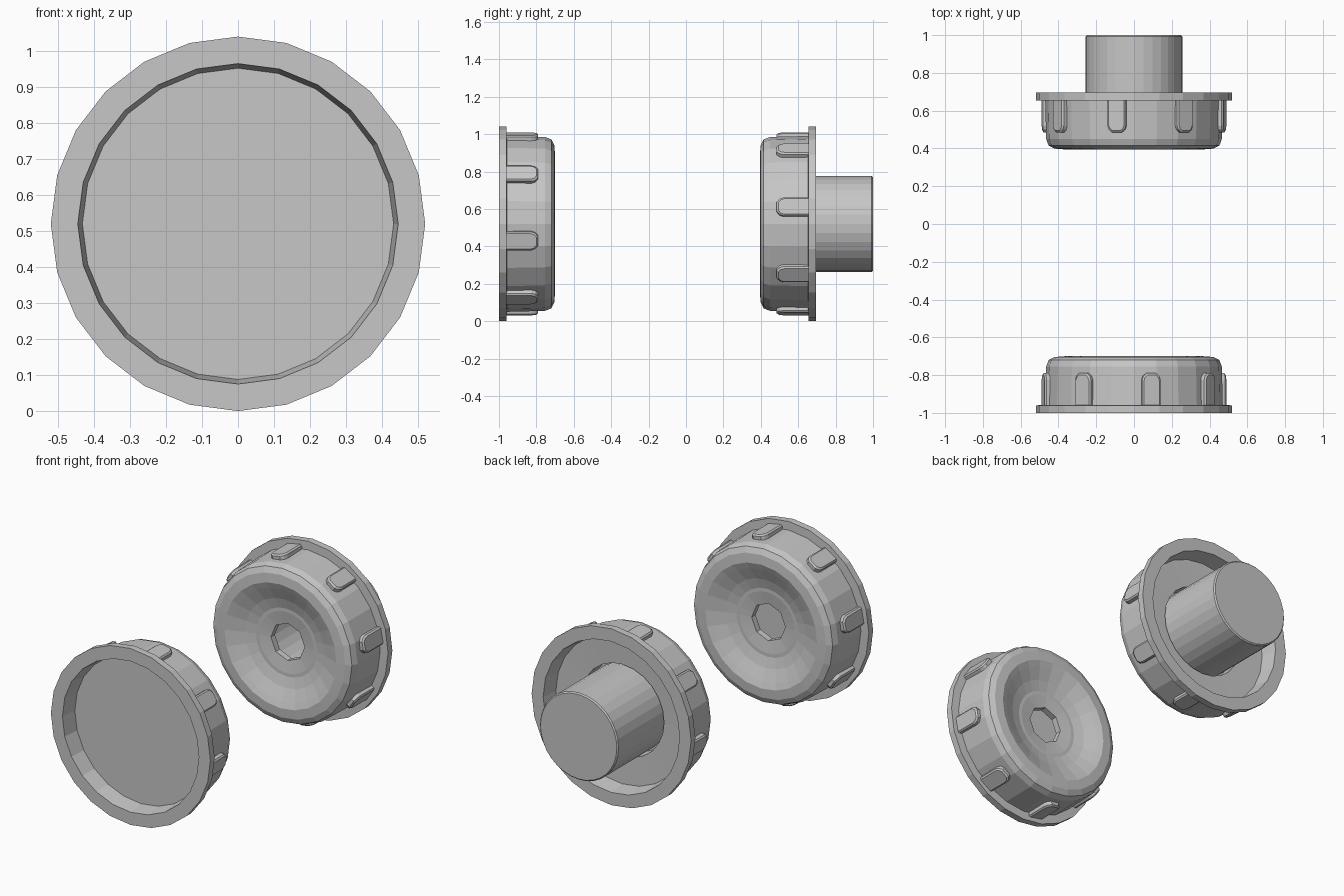
import bpy, bmesh, math

if "Cube" in bpy.data.objects:
    bpy.data.objects.remove(bpy.data.objects["Cube"])

SEG = 24
ZC = 0.52

grey = bpy.data.materials.new("mid_grey")
grey.diffuse_color = (0.57, 0.57, 0.57, 1)
grey.use_nodes = True
grey.node_tree.nodes["Principled BSDF"].inputs["Base Color"].default_value = grey.diffuse_color


def finish(bm, name, loc, turn):
    bmesh.ops.remove_doubles(bm, verts=bm.verts, dist=1e-5)
    bmesh.ops.recalc_face_normals(bm, faces=bm.faces)
    me = bpy.data.meshes.new(name)
    bm.to_mesh(me)
    bm.free()
    me.materials.append(grey)
    ob = bpy.data.objects.new(name, me)
    ob.location = loc
    ob.rotation_euler = (0, 0, turn)
    bpy.context.collection.objects.link(ob)
    return ob


def lathe(name, profile, loc, turn, closed=False, seg=SEG):
    """Spin (radius, depth) points round the y axis; the small hub hole becomes an octagon."""
    bm = bmesh.new()
    rings = []
    for r, d in profile:
        ring = []
        for i in range(seg):
            a = 2 * math.pi * i / seg
            rr = r
            if 0 < r < 0.12:
                rr = r * math.cos(math.pi / 8) / math.cos(a % (math.pi / 4) - math.pi / 8)
            ring.append(bm.verts.new((rr * math.cos(a), d, rr * math.sin(a))))
        rings.append(ring)
    n = len(rings)
    for k in range(n if closed else n - 1):
        p, q = rings[k], rings[(k + 1) % n]
        for i in range(seg):
            j = (i + 1) % seg
            bm.faces.new((p[i], p[j], q[j], q[i]))
    # collapse rings that sit on the axis
    bmesh.ops.dissolve_degenerate(bm, dist=1e-6, edges=bm.edges)
    return finish(bm, name, loc, turn)


def ribs(name, loc, turn):
    """Eight round-ended grip ribs standing on the side wall."""
    bm = bmesh.new()
    outline = [(-.05, .03), (.05, .03), (.05, .175), (.043, .195), (.025, .21),
               (-.025, .21), (-.043, .195), (-.05, .175)]
    for k in range(8):
        a = math.radians(34 + 45 * k)
        ca, sa = math.cos(a), math.sin(a)
        rings = []
        for rad, s in ((0.452, 1), (0.482, 1), (0.49, 0.84)):
            rings.append([bm.verts.new((rad * ca - t * s * sa,
                                        d if d < .1 else .1 + (d - .1) * (s + 1) / 2,
                                        rad * sa + t * s * ca)) for t, d in outline])
        m = len(outline)
        for p, q in zip(rings, rings[1:]):
            for i in range(m):
                j = (i + 1) % m
                bm.faces.new((p[i], p[j], q[j], q[i]))
        bm.faces.new(rings[0][::-1])
        bm.faces.new(rings[-1])
    return finish(bm, name, loc, turn)


# cap shell: flange, side wall, rounded rim, dished face, hub with hole, back floor
shell = [(.445, 0), (.52, 0), (.52, .04), (.47, .042), (.465, .245), (.452, .28),
         (.42, .296), (.365, .30), (.33, .287), (.26, .258), (.20, .242), (.18, .242),
         (.11, .232), (.11, .195), (.27, .195), (.27, .105), (.432, .10)]

for side, loc, turn in (("front", (0, -1, ZC), 0), ("back", (0, .695, ZC), math.pi)):
    lathe(side + "_cap", shell, loc, turn, closed=True)
    ribs(side + "_grip_ribs", loc, turn)

# plate closing the front cap
lathe("front_plate", [(0, .098), (.434, .098), (.434, .112), (0, .112)], (0, -1, ZC), 0)

# hollow shaft out of the back cap
lathe("back_shaft", [(0, -.305), (.249, -.305), (.256, -.298), (.256, .15), (.24, .15),
                     (.24, -.285), (0, -.285)], (0, .695, ZC), math.pi, seg=32)
